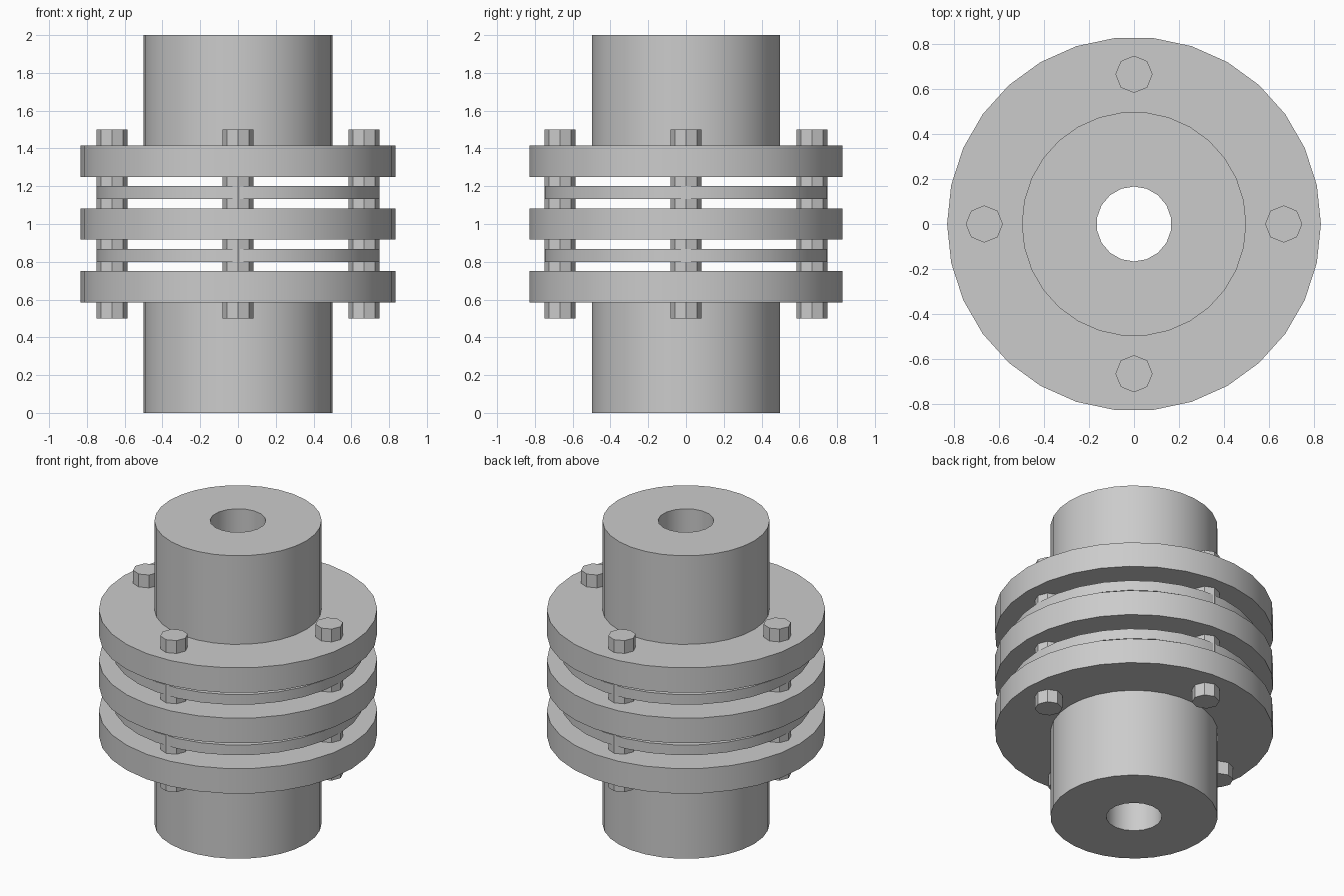
import bpy, bmesh, math

if "Cube" in bpy.data.objects:
    bpy.data.objects.remove(bpy.data.objects["Cube"])

SIDES, BORE_SIDES, BOLT_SIDES = 30, 18, 8
BORE, HUB, DISC, FLANGE = 0.167, 0.5, 0.75, 0.833
BOLT_CIRCLE, BOLT = 0.667, 0.083

steel = bpy.data.materials.new("grey steel")
steel.diffuse_color = (0.6, 0.6, 0.6, 1.0)
steel.use_nodes = True
steel.node_tree.nodes["Principled BSDF"].inputs["Base Color"].default_value = steel.diffuse_color


def ring(bm, radius, z, sides, start=0.0):
    """Closed loop of edges; returns its vertices."""
    verts = [bm.verts.new((radius * math.cos(start + math.tau * i / sides),
                           radius * math.sin(start + math.tau * i / sides), z))
             for i in range(sides)]
    for i in range(sides):
        bm.edges.new((verts[i], verts[(i + 1) % sides]))
    return verts


def skin(bm, a, b):
    """Quads between two loops of equal count."""
    n = len(a)
    for i in range(n):
        j = (i + 1) % n
        bm.faces.new((a[i], a[j], b[j], b[i]))


def loop_edges(bm, verts):
    n = len(verts)
    return [bm.edges.get((verts[i], verts[(i + 1) % n])) for i in range(n)]


def finish(bm, name):
    bmesh.ops.recalc_face_normals(bm, faces=bm.faces[:])
    mesh = bpy.data.meshes.new(name)
    bm.to_mesh(mesh)
    bm.free()
    mesh.materials.append(steel)
    obj = bpy.data.objects.new(name, mesh)
    bpy.context.collection.objects.link(obj)
    bpy.ops.object.select_all(action='DESELECT')
    obj.select_set(True)
    bpy.context.view_layer.objects.active = obj
    bpy.ops.object.shade_smooth_by_angle(angle=math.radians(30))
    return obj


def bored_turning(name, profile):
    """Turned part from (radius, z) points, bottom to top, with a central bore."""
    bm = bmesh.new()
    outer = [ring(bm, r, z, SIDES) for r, z in profile]
    for a, b in zip(outer, outer[1:]):
        skin(bm, a, b)
    inner = [ring(bm, BORE, profile[k][1], BORE_SIDES, math.pi / 2) for k in (0, -1)]
    skin(bm, *inner)
    for out, inn in ((outer[0], inner[0]), (outer[-1], inner[1])):
        bmesh.ops.triangle_fill(bm, use_beauty=True,
                                edges=loop_edges(bm, out) + loop_edges(bm, inn))
    return finish(bm, name)


# Flanged hubs, the upper one mirrored about z = 1
hub = [(HUB, 0.0), (HUB, 0.585), (FLANGE, 0.585), (FLANGE, 0.75)]
bored_turning("lower_hub", hub)
bored_turning("upper_hub", [(r, 2.0 - z) for r, z in reversed(hub)])

# Middle flange and the two thin flexible discs
for name, radius, z0, z1 in (("middle_flange", FLANGE, 0.917, 1.083),
                             ("lower_disc", DISC, 0.80, 0.867),
                             ("upper_disc", DISC, 1.133, 1.20)):
    bored_turning(name, [(radius, z0), (radius, z1)])

# Four through bolts
for i, name in enumerate(("right", "back", "left", "front")):
    bm = bmesh.new()
    loops = [ring(bm, BOLT, z, BOLT_SIDES) for z in (0.5, 1.5)]
    skin(bm, *loops)
    for loop in loops:
        bm.faces.new(loop)
    bolt = finish(bm, name + "_bolt")
    angle = i * math.pi / 2
    bolt.location = (BOLT_CIRCLE * math.cos(angle), BOLT_CIRCLE * math.sin(angle), 0)
